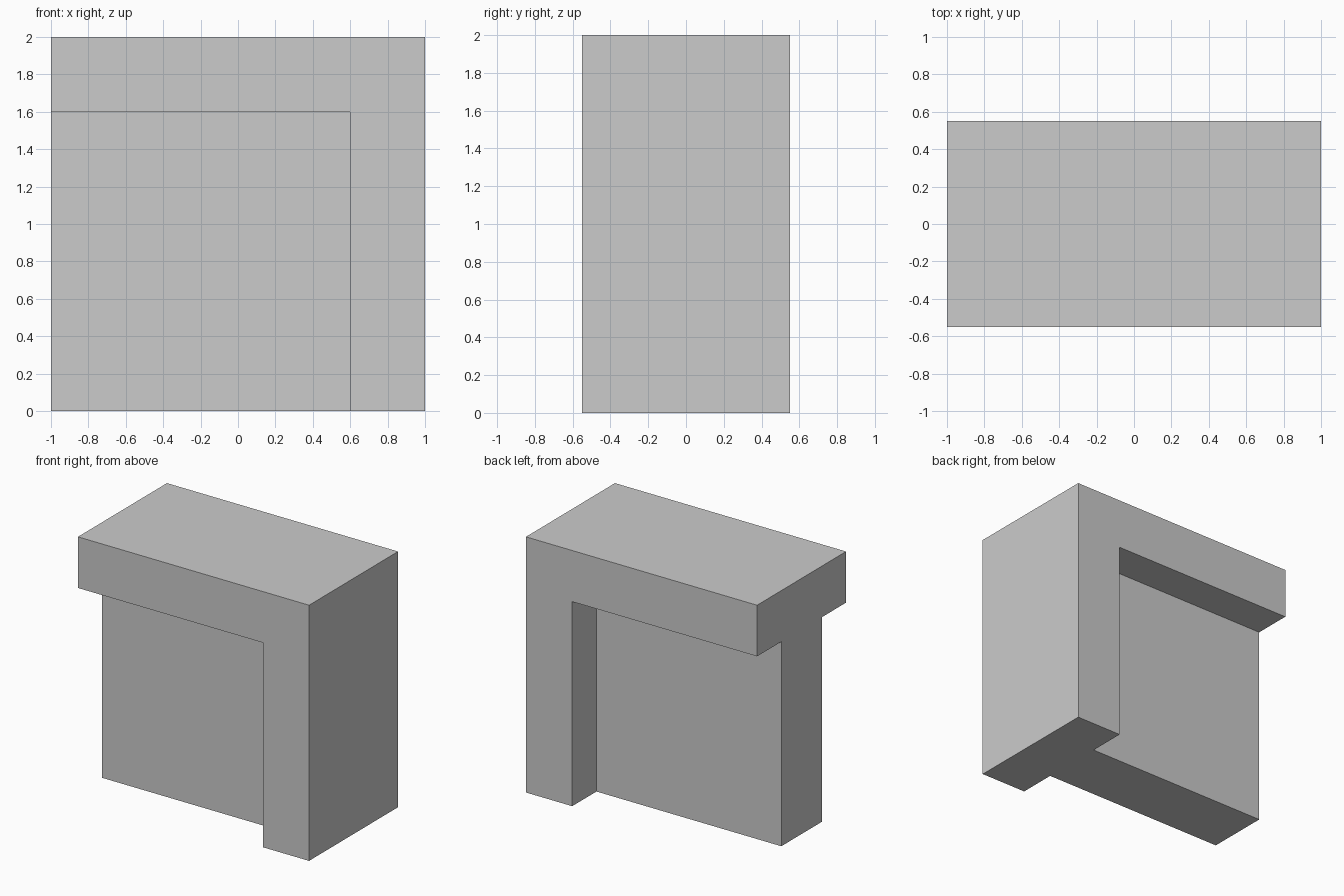
import bpy

if "Cube" in bpy.data.objects:
    bpy.data.objects.remove(bpy.data.objects["Cube"])


def box(name, lo, hi):
    """Axis-aligned box between two corners."""
    centre = [(a + b) / 2 for a, b in zip(lo, hi)]
    bpy.ops.mesh.primitive_cube_add(size=1, location=centre)
    ob = bpy.context.object
    ob.name = name
    ob.scale = [b - a for a, b in zip(lo, hi)]
    bpy.ops.object.transform_apply(location=True, rotation=False, scale=True)
    return ob


# Full block: top beam, right post and the thinner web between them
block = box("corner_block", (-1, -0.55, 0), (1, 0.55, 2))

# Matching recesses on front and back leave a central web 0.5 thick
cutters = []
for side, y0, y1 in (("front", -0.8, -0.25), ("back", 0.25, 0.8)):
    cutter = box(side + "_recess_cutter", (-1.3, y0, -0.3), (0.6, y1, 1.6))
    cutter.hide_render = True
    cutters.append(cutter)
    mod = block.modifiers.new(side + "_recess", 'BOOLEAN')
    mod.operation = 'DIFFERENCE'
    mod.solver = 'EXACT'
    mod.object = cutter

# Apply the cuts and clear the helpers
bpy.ops.object.select_all(action='DESELECT')
block.select_set(True)
bpy.context.view_layer.objects.active = block
for name in [m.name for m in block.modifiers]:
    bpy.ops.object.modifier_apply(modifier=name)
for cutter in cutters:
    bpy.data.objects.remove(cutter, do_unlink=True)
